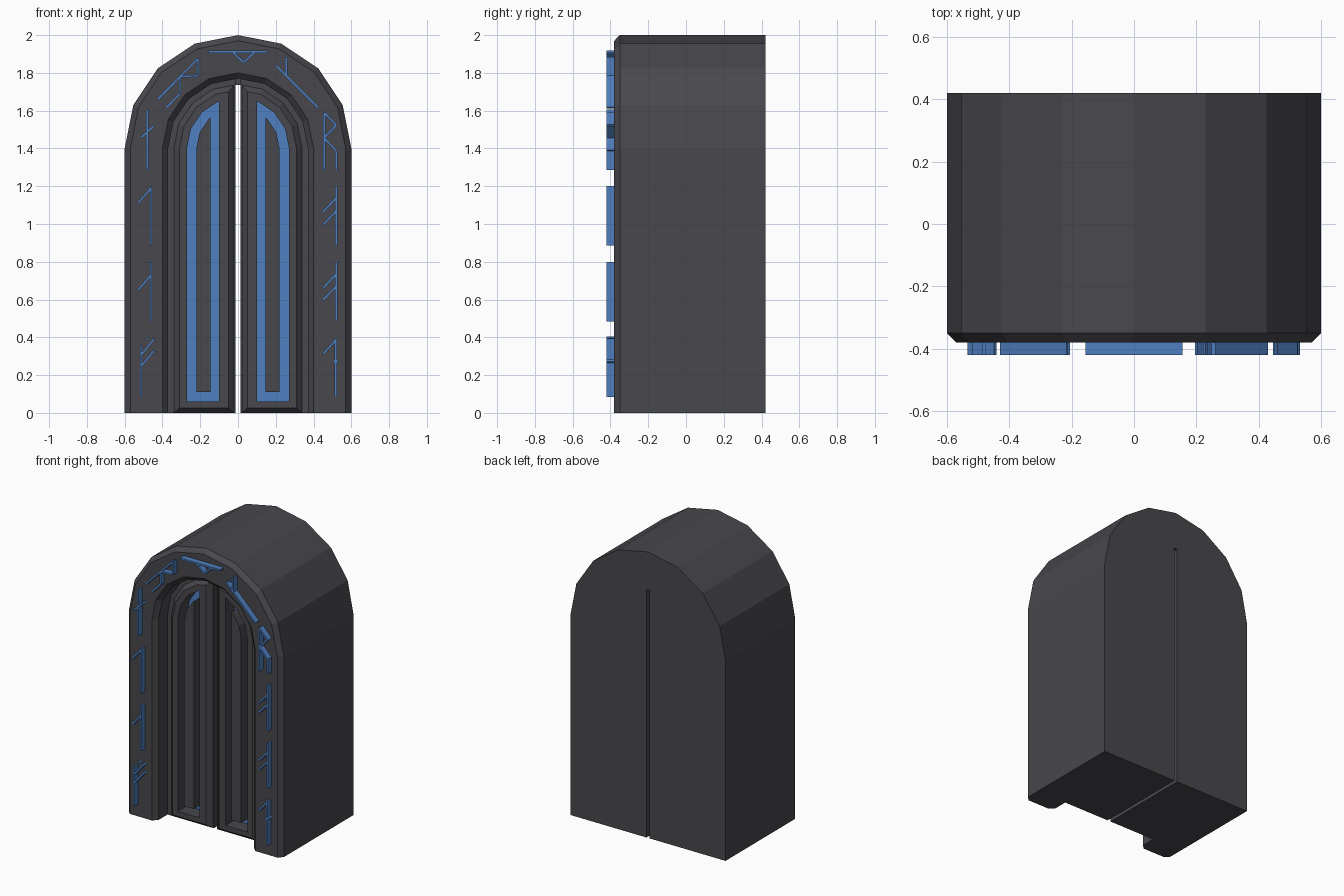
import bpy, bmesh, math
from mathutils import Vector, Matrix

if "Cube" in bpy.data.objects:
    bpy.data.objects.remove(bpy.data.objects["Cube"])

SPRING = 1.4   # height where the arches begin


def material(name, rgb):
    m = bpy.data.materials.new(name)
    m.diffuse_color = (*rgb, 1)
    m.use_nodes = True
    m.node_tree.nodes["Principled BSDF"].inputs["Base Color"].default_value = m.diffuse_color
    return m


STONE = material("dark stone", (0.064, 0.064, 0.074))
BLUE = material("rune blue", (0.08, 0.215, 0.53))


def finish(name, bm, mats):
    bmesh.ops.recalc_face_normals(bm, faces=bm.faces)
    me = bpy.data.meshes.new(name)
    bm.to_mesh(me)
    bm.free()
    for m in mats:
        me.materials.append(m)
    ob = bpy.data.objects.new(name, me)
    bpy.context.collection.objects.link(ob)
    return ob


def arc(r, i):
    a = math.radians(22.5 * i)
    return r * math.cos(a), SPRING + r * math.sin(a)


def full_arch(r):
    return [(r, 0)] + [arc(r, i) for i in range(9)] + [(-r, 0)]


def half_arch(r, x0, z0):
    """Right half of an arch, cut off by the vertical line x = x0."""
    pts = [(x0, z0), (r, z0)]
    for i in range(5):
        x, z = arc(r, i)
        if x <= x0:
            px, pz = pts[-1]
            t = (px - x0) / (px - x)
            pts.append((x0, pz + t * (z - pz)))
            break
        pts.append((x, z))
    return pts


def loft(bm, sections, closed):
    """Join (outline, y) sections with quads and cap both ends."""
    loops = [[bm.verts.new((x, y, z)) for x, z in pts] for pts, y in sections]
    n = len(loops[0])
    for a, b in zip(loops, loops[1:]):
        for i in range(n if closed else n - 1):
            j = (i + 1) % n
            bm.faces.new((a[i], a[j], b[j], b[i]))
    bm.faces.new(loops[0])
    return loops, bm.faces.new(loops[-1])


# Stone surround with chamfered edges and a recessed doorway
bm = bmesh.new()
steps = [(0.6, 0.42), (0.6, -0.35), (0.57, -0.38), (0.4, -0.38),
         (0.37, -0.35), (0.37, -0.17)]
loops, _ = loft(bm, [(full_arch(r), y) for r, y in steps], False)
bm.faces.new([l[0] for l in loops] + [l[-1] for l in reversed(loops)])
surround = finish("stone_surround", bm, [STONE])

# Thin gap between the doors, cut right through the back
bm = bmesh.new()
bmesh.ops.create_cube(bm, size=1, matrix=Matrix.Translation((0, 0, 0.7175))
                      @ Matrix.Diagonal((0.024, 2, 2.035, 1)))
cutter = finish("gap_cutter", bm, [STONE])
cutter.hide_render = True
mod = surround.modifiers.new("gap", 'BOOLEAN')
mod.operation = 'DIFFERENCE'
mod.solver = 'EXACT'
mod.object = cutter
bpy.context.view_layer.objects.active = surround
bpy.ops.object.modifier_apply(modifier="gap")
bpy.data.objects.remove(cutter)

# Doors: slab, raised chamfered frame and a deep pocket with a blue floor
bm = bmesh.new()
door = [(0.37, 0.012, 0, -0.17), (0.37, 0.012, 0, -0.25), (0.34, 0.02, 0, -0.25),
        (0.31, 0.05, 0.025, -0.28), (0.27, 0.1, 0.06, -0.28), (0.27, 0.1, 0.06, -0.18)]
_, floor = loft(bm, [(half_arch(r, x, z), y) for r, x, z, y in door], True)
floor.material_index = 1
doors = finish("doors", bm, [STONE, BLUE])

# Raised bar in the middle of each pocket
bm = bmesh.new()
bar = half_arch(0.22, 0.145, 0.11)
loft(bm, [(bar, -0.179), (bar, -0.28)], True)
bars = finish("door_bars", bm, [STONE])

for ob in (doors, bars):
    m = ob.modifiers.new("mirror", 'MIRROR')
    m.use_mirror_merge = False


# Raised angular marks around the arch, each stroke a thin bar
def marks(name, paths, width=0.012):
    bm = bmesh.new()
    for path in paths:
        pts = [Vector((x, 0, z)) for x, z in path]
        for a, b in zip(pts, pts[1:]):
            d = b - a
            mid = (a + b) / 2 + Vector((0, -0.3975, 0))
            angle = -math.atan2(d.z, d.x)
            bmesh.ops.create_cube(bm, size=1, matrix=Matrix.Translation(mid)
                                  @ Matrix.Rotation(angle, 4, 'Y')
                                  @ Matrix.Diagonal((d.length, 0.045, width, 1)))
    return finish(name, bm, [BLUE])


marks("left_marks", [
    [(-0.513, 0.085), (-0.513, 0.36)],
    [(-0.51, 0.31), (-0.445, 0.39)], [(-0.51, 0.25), (-0.445, 0.33)],
    [(-0.485, 0.39), (-0.475, 0.4)],
    [(-0.46, 0.485), (-0.46, 0.8)], [(-0.46, 0.73), (-0.53, 0.65)],
    [(-0.46, 0.885), (-0.46, 1.2)], [(-0.46, 1.19), (-0.53, 1.11)],
    [(-0.48, 1.285), (-0.48, 1.605)], [(-0.445, 1.52), (-0.515, 1.455)],
])
marks("arch_marks", [
    [(-0.425, 1.66), (-0.212, 1.875), (-0.212, 1.785), (-0.307, 1.78),
     (-0.307, 1.69), (-0.38, 1.615)],
    [(-0.155, 1.912), (0.155, 1.912)],
    [(-0.03, 1.912), (0.03, 1.855), (0.09, 1.912)],
    [(0.2, 1.84), (0.425, 1.615)], [(0.255, 1.885), (0.255, 1.785)],
    [(0.225, 1.86), (0.232, 1.853)],
])
marks("right_marks", [
    [(0.456, 1.285), (0.456, 1.59), (0.52, 1.523), (0.456, 1.456),
     (0.52, 1.387), (0.52, 1.285)],
    [(0.52, 0.885), (0.52, 1.2)],
    [(0.52, 1.138), (0.45, 1.063)], [(0.52, 1.07), (0.45, 0.995)],
    [(0.52, 0.485), (0.52, 0.8)],
    [(0.52, 0.735), (0.45, 0.66)], [(0.52, 0.67), (0.45, 0.597)],
    [(0.517, 0.085), (0.517, 0.395)], [(0.517, 0.385), (0.45, 0.31)],
])
marks("diamond_mark", [[(0.509, 0.265), (0.525, 0.281)]], 0.022)
